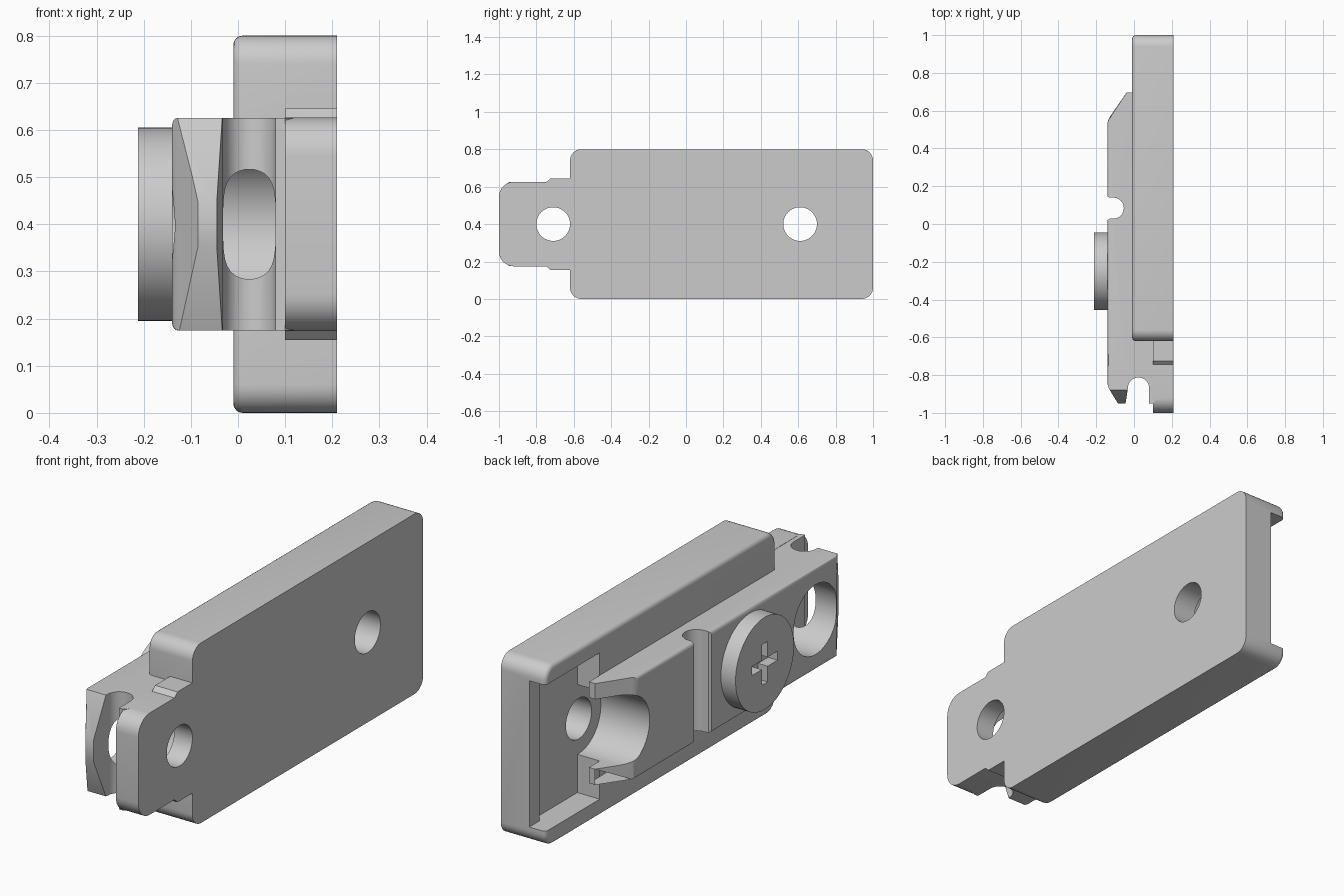
import bpy, bmesh, math

if "Cube" in bpy.data.objects:
    bpy.data.objects.remove(bpy.data.objects["Cube"])

def arc(cx, cy, r, a0, a1, n=8):
    return [(cx + r * math.cos(math.radians(a0 + (a1 - a0) * i / n)),
             cy + r * math.sin(math.radians(a0 + (a1 - a0) * i / n))) for i in range(n + 1)]

def round_rect(u0, u1, v0, v1, r):
    return (arc(u1 - r, v1 - r, r, 0, 90) + arc(u0 + r, v1 - r, r, 90, 180)
            + arc(u0 + r, v0 + r, r, 180, 270) + arc(u1 - r, v0 + r, r, 270, 360))

def circle(u, v, r, n=64):
    return arc(u, v, r, 0, 360, n)[:-1]

def prism(name, pts, axis, a, b, bevel=None, width=0.02):
    """Extrude a profile: axis 'x' takes (y, z) points, axis 'z' takes (x, y) points."""
    bm = bmesh.new()
    put = (lambda p, d: (d, p[0], p[1])) if axis == 'x' else (lambda p, d: (p[0], p[1], d))
    lo = [bm.verts.new(put(p, a)) for p in pts]
    hi = [bm.verts.new(put(p, b)) for p in pts]
    bm.faces.new(lo)
    bm.faces.new(hi)
    n = len(pts)
    for i in range(n):
        j = (i + 1) % n
        bm.faces.new((lo[i], lo[j], hi[j], hi[i]))
    bmesh.ops.recalc_face_normals(bm, faces=bm.faces)
    if bevel:
        edges = [e for e in bm.edges if all(bevel(v.co) for v in e.verts)]
        bmesh.ops.bevel(bm, geom=edges, offset=width, segments=4, profile=0.5, affect='EDGES')
    me = bpy.data.meshes.new(name)
    bm.to_mesh(me)
    bm.free()
    ob = bpy.data.objects.new(name, me)
    bpy.context.collection.objects.link(ob)
    return ob

def box(name, x0, x1, y0, y1, z0, z1):
    return prism(name, [(y0, z0), (y1, z0), (y1, z1), (y0, z1)], 'x', x0, x1)

def combine(ob, other, op):
    m = ob.modifiers.new(op, 'BOOLEAN')
    m.operation, m.object, m.solver = op, other, 'EXACT'
    bpy.context.view_layer.objects.active = ob
    bpy.ops.object.modifier_apply(modifier=m.name)
    bpy.data.objects.remove(other)

def smooth(ob):
    bpy.ops.object.select_all(action='DESELECT')
    ob.select_set(True)
    bpy.context.view_layer.objects.active = ob
    bpy.ops.object.shade_smooth_by_angle(angle=math.radians(30))

MID = 0.4

# housing block with rounded outer rim
housing = prism('housing', round_rect(-0.62, 1.0, 0.0, 0.8, 0.06), 'x', -0.01, 0.21,
                lambda c: abs(c.x + 0.01) < 1e-4)

# open pocket and lowered lip at the far end
combine(housing, box('cut_pocket', -0.1, 0.10, 0.62, 0.93, 0.075, 0.725), 'DIFFERENCE')
combine(housing, box('cut_lip', -0.1, 0.07, 0.90, 1.1, 0.075, 0.725), 'DIFFERENCE')

# mounting tongue with stepped shoulders
half = [(-0.55, 0.245), (-0.725, 0.245), (-0.745, 0.226)] + arc(-0.92, 0.146, 0.08, 90, 180)
outline = [(y, MID + w) for y, w in half] + [(y, MID - w) for y, w in reversed(half)]
combine(housing, prism('tongue', outline, 'x', 0.10, 0.21), 'UNION')

# clamp bar: profile includes the wire groove at the near end and the overhang at the far end
profile = ([(-0.14, -0.86), (-0.085, -0.95), (-0.045, -0.95), (-0.032, -0.87)]
           + arc(0.024, -0.868, 0.056, 180, 0, 16)
           + [(0.08, -0.95), (0.10, -0.95), (0.12, -0.93), (0.12, 0.61), (0.10, 0.62),
              (-0.01, 0.62), (-0.01, 0.695), (-0.04, 0.695), (-0.14, 0.55)])
bar = prism('clamp_bar', profile, 'z', 0.175, 0.625,
            lambda c: abs(c.x + 0.14) < 1e-4 and (c.z < 0.2 or c.z > 0.6), 0.018)
# keep only the long edges rounded, then cut the cross groove
groove = ([(-0.2, 0.145), (-0.2, 0.02), (-0.14, 0.02), (-0.13, 0.028)]
          + arc(-0.11, 0.084, 0.056, -90, 90, 16) + [(-0.13, 0.14), (-0.14, 0.145)])
combine(bar, prism('cut_groove', groove, 'z', 0.1, 0.7), 'DIFFERENCE')

# pointed prong: sloping cuts above and below its middle
for s in (1, -1):
    wedge = [(-1.0, MID + s * 0.048), (-0.95, MID + s * 0.048),
             (-0.866, MID + s * 0.258), (-1.0, MID + s * 0.258)]
    combine(bar, prism('cut_tip', wedge, 'x', -0.3, 0.0), 'DIFFERENCE')

combine(housing, bar, 'UNION')

# wide screw bore near the groove, fork slot at the far end, and narrow through holes
combine(housing, prism('cut_bore', circle(-0.71, MID, 0.155), 'x', -0.3, 0.12), 'DIFFERENCE')
slot = arc(0.61, MID, 0.155, 90, 270, 32) + [(0.80, MID - 0.155), (0.80, MID + 0.155)]
combine(housing, prism('cut_slot', slot, 'x', -0.3, 0.10), 'DIFFERENCE')
for y in (-0.71, 0.61):
    combine(housing, prism('cut_hole', circle(y, MID, 0.09, 48), 'x', -0.3, 0.3), 'DIFFERENCE')
housing.name = 'connector_body'
smooth(housing)

# screw head with cross recess
screw = prism('screw_head', circle(-0.25, MID, 0.205), 'x', -0.212, -0.135)
r, w = 0.09, 0.02
cross = [(r, w), (w, w), (w, r), (-w, r), (-w, w), (-r, w),
         (-r, -w), (-w, -w), (-w, -r), (w, -r), (w, -w), (r, -w)]
combine(screw, prism('cut_cross', [(-0.25 + a, MID + b) for a, b in cross], 'x', -0.3, -0.165),
        'DIFFERENCE')
smooth(screw)
